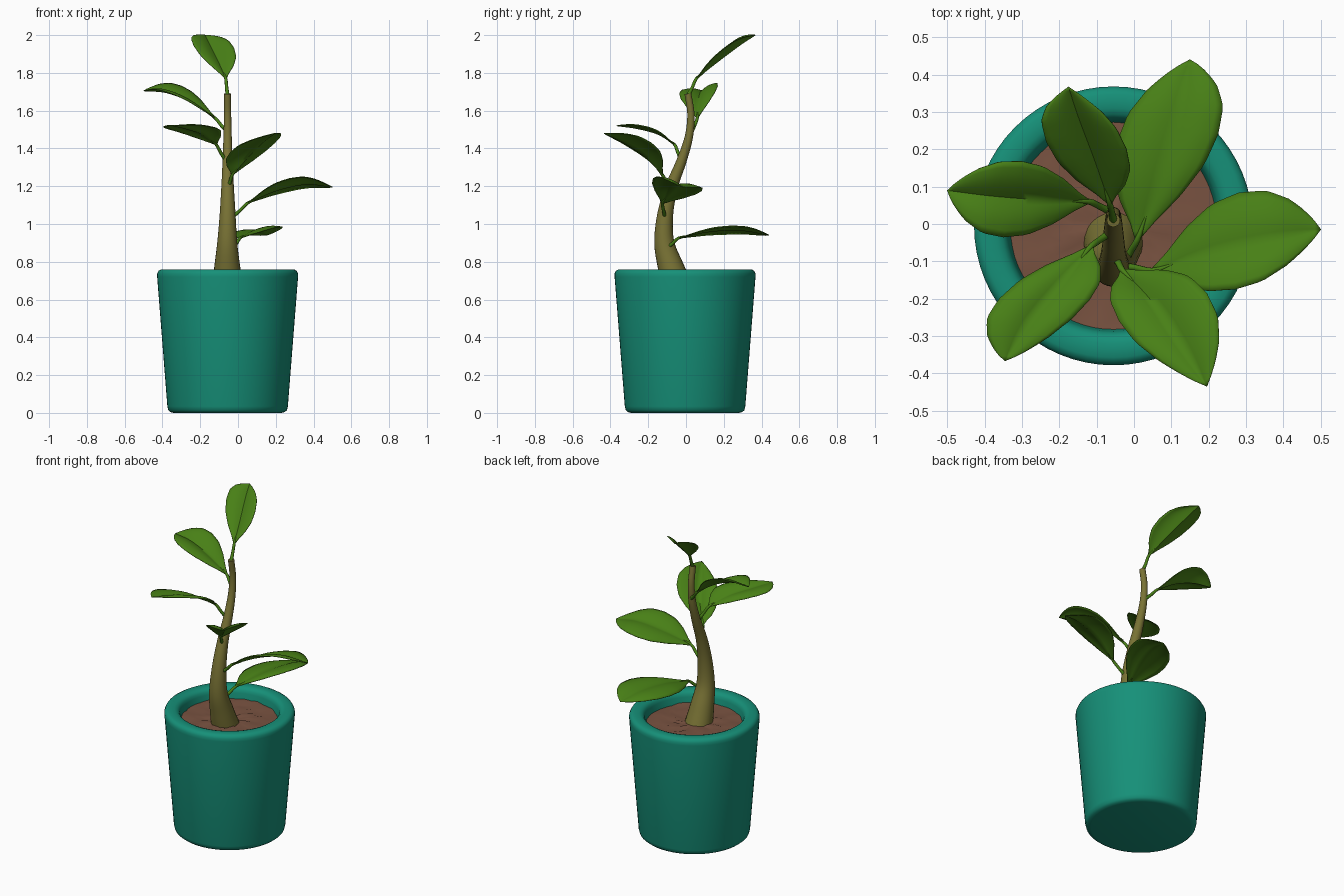
import bpy, bmesh, math, random
from mathutils import Vector

if "Cube" in bpy.data.objects:
    bpy.data.objects.remove(bpy.data.objects["Cube"])

random.seed(3)
CX, CY = -0.055, -0.005


def material(name, rgb):
    m = bpy.data.materials.new(name)
    m.diffuse_color = (*rgb, 1)
    m.use_nodes = True
    m.node_tree.nodes["Principled BSDF"].inputs["Base Color"].default_value = m.diffuse_color
    return m


GLAZE = material("teal_glaze", (0.008, 0.28, 0.19))
SOIL = material("soil", (0.19, 0.085, 0.052))
BARK = material("bark", (0.19, 0.17, 0.035))
LEAF = material("leaf_green", (0.065, 0.215, 0.008))


def make(name, verts, faces, mat, angle=50):
    me = bpy.data.meshes.new(name)
    me.from_pydata([tuple(v) for v in verts], [], faces)
    bm = bmesh.new()
    bm.from_mesh(me)
    bmesh.ops.remove_doubles(bm, verts=bm.verts, dist=1e-5)
    bmesh.ops.recalc_face_normals(bm, faces=bm.faces)
    bm.to_mesh(me)
    bm.free()
    me.materials.append(mat)
    ob = bpy.data.objects.new(name, me)
    bpy.context.collection.objects.link(ob)
    bpy.ops.object.select_all(action='DESELECT')
    ob.select_set(True)
    bpy.context.view_layer.objects.active = ob
    bpy.ops.object.shade_smooth_by_angle(angle=math.radians(angle))
    return ob


def skin(rings):
    """Faces joining equal closed rings, with both ends capped."""
    n = len(rings[0])
    verts = [v for r in rings for v in r]
    faces = [(i * n + j, i * n + (j + 1) % n, (i + 1) * n + (j + 1) % n, (i + 1) * n + j)
             for i in range(len(rings) - 1) for j in range(n)]
    faces += [tuple(range(n)), tuple(range(len(verts) - n, len(verts)))]
    return verts, faces


def spline(pts, t):
    """Catmull-Rom point on a list of vectors, t from 0 to 1."""
    p = [Vector(q) for q in pts]
    p = [2 * p[0] - p[1]] + p + [2 * p[-1] - p[-2]]
    x = min(max(t, 0), 1) * (len(p) - 3)
    i = min(int(x), len(p) - 4)
    u = x - i
    a, b, c, d = p[i:i + 4]
    return 0.5 * (2 * b + (c - a) * u + (2 * a - 5 * b + 4 * c - d) * u ** 2
                  + (3 * b - a - 3 * c + d) * u ** 3)


def tube(name, path, mat, steps, sides):
    """Round tube through points (x, y, z, radius)."""
    rings = []
    for k in range(steps + 1):
        t = k / steps
        p = spline(path, t)
        d = (spline(path, t + 0.01) - spline(path, t - 0.01)).to_3d().normalized()
        u = Vector((0, 1, 0)).cross(d)
        if u.length < 0.3:
            u = Vector((1, 0, 0)).cross(d)
        u.normalize()
        v = d.cross(u)
        rings.append([p.to_3d() + p.w * (u * math.cos(a) + v * math.sin(a))
                      for a in (2 * math.pi * j / sides for j in range(sides))])
    return make(name, *skin(rings), mat)


# Pot: lathed profile with rounded foot and rim
profile = [(0.285, 0), (0.302, 0.004), (0.314, 0.014), (0.319, 0.035), (0.373, 0.72),
           (0.373, 0.738), (0.366, 0.752), (0.352, 0.76), (0.315, 0.76), (0.298, 0.754),
           (0.287, 0.742), (0.282, 0.725), (0.272, 0.66), (0.265, 0.6)]
rings = [[(CX + r * math.cos(a), CY + r * math.sin(a), z)
          for a in (2 * math.pi * j / 64 for j in range(64))] for r, z in profile]
make("pot", *skin(rings), GLAZE)

# Soil: slightly lumpy disc inside the pot
rings = []
for i in range(9):
    r = 0.276 * (1 - i / 8) + 0.002
    rings.append([(CX + r * math.cos(a), CY + r * math.sin(a),
                   0.69 + random.uniform(-0.005, 0.005) * (i < 7))
                  for a in (2 * math.pi * j / 40 for j in range(40))])
make("soil", *skin(rings)[:1], skin(rings)[1][:-2] + skin(rings)[1][-1:], SOIL, 80)

# Trunk: tapering curved stem
tube("trunk", [(-0.055, -0.045, 0.66, 0.082), (-0.057, -0.08, 0.77, 0.069),
               (-0.057, -0.115, 0.9, 0.053), (-0.055, -0.11, 1.05, 0.042),
               (-0.055, -0.075, 1.2, 0.033), (-0.055, -0.025, 1.33, 0.027),
               (-0.055, 0.015, 1.46, 0.022), (-0.055, 0.026, 1.58, 0.019),
               (-0.055, 0.01, 1.69, 0.018)], BARK, 40, 24)

# Blade half-width along the leaf
WIDTH = [(0, 0.05), (0.08, 0.24), (0.2, 0.6), (0.35, 0.9), (0.5, 1.0), (0.65, 0.94),
         (0.8, 0.68), (0.9, 0.4), (0.96, 0.18), (1, 0)]


def width(t):
    for (a, wa), (b, wb) in zip(WIDTH, WIDTH[1:]):
        if t <= b:
            return wa + (wb - wa) * (t - a) / (b - a)
    return 0


def leaf(name, root, mid, left, right):
    """Stalk from root, then a folded blade along mid; left/right are widest edge points."""
    rows, cols = 24, 6
    centre = spline(mid, 0.5)
    sides = (Vector(left) - centre, Vector(right) - centre)
    verts, faces = [], []
    for i in range(rows + 1):
        t = i / rows
        p = spline(mid, t)
        for j in range(-cols, cols + 1):
            s = abs(j) / cols
            q = p + sides[j > 0] * s * width(t)
            q.z += 0.012 * math.sin(math.pi * s) * width(t)
            verts.append(q)
    n = 2 * cols + 1
    for i in range(rows):
        for j in range(n - 1):
            a = i * n + j
            faces.append((a, a + 1, a + n + 1, a + n))
    blade = make(name + "_blade", verts, faces, LEAF, 60)
    mod = blade.modifiers.new("thickness", 'SOLIDIFY')
    mod.thickness = 0.004
    mod.offset = 0
    # stalk running a little way into the midrib
    a, b = Vector(root), Vector(mid[0])
    c = spline(mid, 0.12)
    bend = a.lerp(b, 0.5) + Vector((0, 0, -0.004))
    tube(name + "_stalk", [(*a, 0.011), (*bend, 0.009), (*b, 0.008), (*c, 0.003)],
         LEAF, 12, 10)


leaf("top_leaf", (-0.055, 0.01, 1.68),
     [(-0.065, 0.055, 1.77), (-0.105, 0.17, 1.86), (-0.15, 0.29, 1.95), (-0.175, 0.367, 2.0)],
     (-0.235, 0.22, 1.945), (-0.02, 0.2, 1.93))
leaf("left_leaf", (-0.055, 0.03, 1.49),
     [(-0.12, 0.06, 1.56), (-0.25, 0.065, 1.645), (-0.38, 0.075, 1.695), (-0.5, 0.09, 1.705)],
     (-0.35, -0.035, 1.69), (-0.30, 0.168, 1.73))
leaf("front_left_leaf", (-0.06, -0.02, 1.33),
     [(-0.115, -0.06, 1.42), (-0.19, -0.15, 1.475), (-0.28, -0.26, 1.505), (-0.345, -0.367, 1.52)],
     (-0.36, -0.20, 1.50), (-0.12, -0.205, 1.51))
leaf("front_right_leaf", (-0.055, -0.08, 1.19),
     [(-0.03, -0.125, 1.26), (0.05, -0.21, 1.35), (0.13, -0.33, 1.43), (0.195, -0.435, 1.48)],
     (-0.04, -0.26, 1.38), (0.195, -0.185, 1.43))
leaf("right_leaf", (-0.04, -0.11, 1.03),
     [(0.05, -0.125, 1.11), (0.2, -0.08, 1.175), (0.36, -0.045, 1.21), (0.5, -0.015, 1.195)],
     (0.28, 0.083, 1.175), (0.27, -0.175, 1.24))
leaf("back_right_leaf", (-0.03, -0.11, 0.87),
     [(0.01, -0.04, 0.925), (0.07, 0.13, 0.96), (0.12, 0.3, 0.965), (0.15, 0.44, 0.94)],
     (-0.045, 0.22, 0.945), (0.225, 0.24, 0.985))
